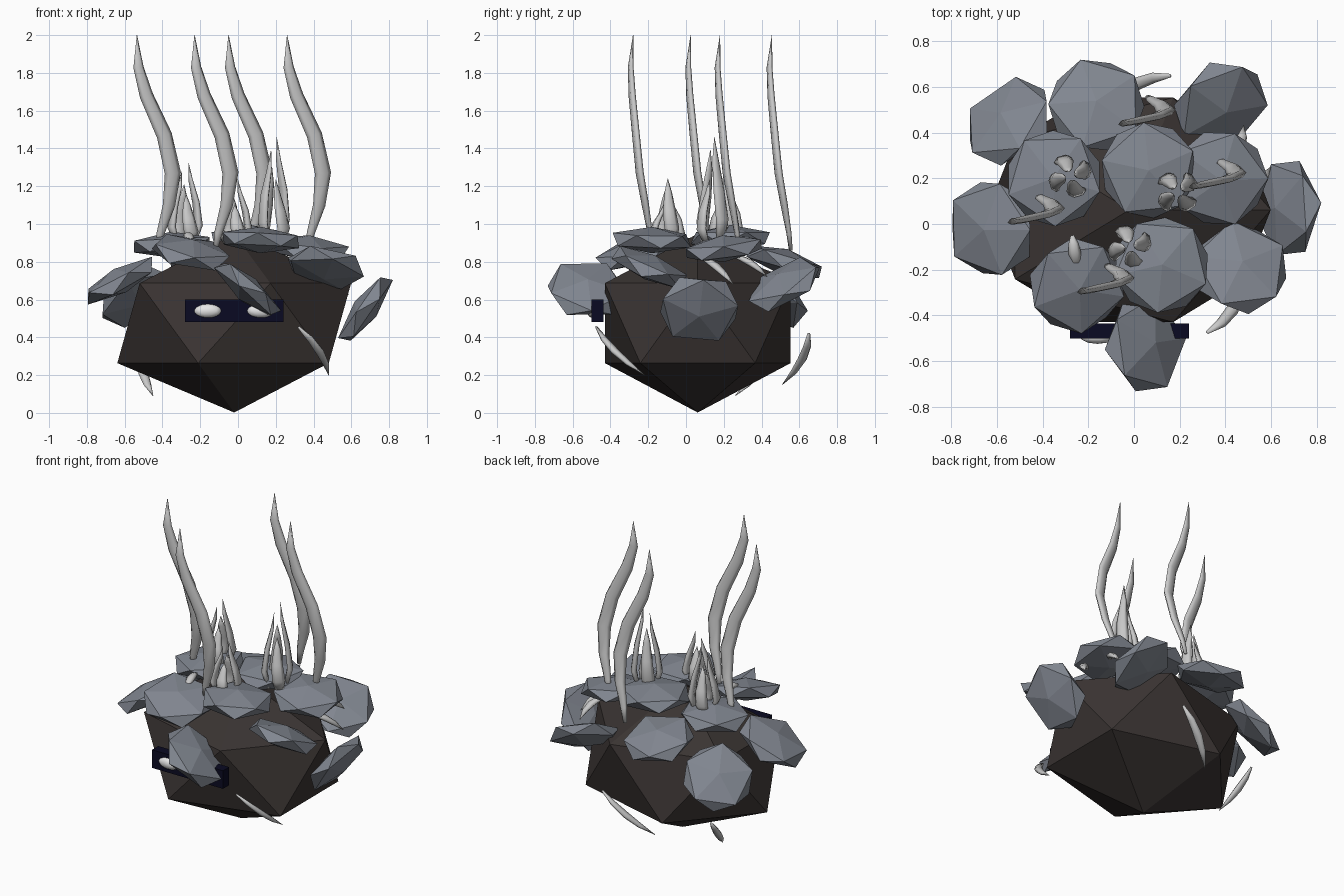
import bpy, bmesh, math, random
from mathutils import Vector, Matrix

if "Cube" in bpy.data.objects:
    bpy.data.objects.remove(bpy.data.objects["Cube"])

random.seed(4)


def material(name, rgb):
    m = bpy.data.materials.new(name)
    m.diffuse_color = (*rgb, 1)
    m.use_nodes = True
    m.node_tree.nodes["Principled BSDF"].inputs["Base Color"].default_value = m.diffuse_color
    return m


BROWN = material("dark brown", (0.042, 0.034, 0.032))
SLATE = material("slate grey", (0.22, 0.24, 0.28))
NAVY = material("navy", (0.003, 0.003, 0.016))
BONE = material("bone grey", (0.58, 0.58, 0.58))
WHITE = material("eye white", (0.8, 0.8, 0.8))


def finish(bm, name, mat, smooth=False):
    me = bpy.data.meshes.new(name)
    bmesh.ops.recalc_face_normals(bm, faces=bm.faces)
    bm.to_mesh(me)
    bm.free()
    me.materials.append(mat)
    for p in me.polygons:
        p.use_smooth = smooth
    ob = bpy.data.objects.new(name, me)
    bpy.context.collection.objects.link(ob)
    return ob


def ball(name, mat, loc, size, normal=(0, 0, 1), spin=0.0, sub=1, smooth=False):
    """Squashed icosphere whose short axis follows normal."""
    bm = bmesh.new()
    rot = Vector((0, 0, 1)).rotation_difference(Vector(normal)).to_matrix().to_4x4()
    mat4 = (Matrix.Translation(loc) @ rot @ Matrix.Rotation(spin, 4, 'Z')
            @ Matrix.Diagonal((*size, 1)))
    bmesh.ops.create_icosphere(bm, subdivisions=sub, radius=1, matrix=mat4)
    return finish(bm, name, mat, smooth)


def spike(name, path, wide, sides=6):
    """Tapered blade: path of (point, half width, half depth)."""
    bm = bmesh.new()
    pts = [Vector(p[0]) for p in path]
    rings = []
    for i, (_, rw, rd) in enumerate(path):
        t = (pts[min(i + 1, len(pts) - 1)] - pts[max(i - 1, 0)]).normalized()
        w = Vector(wide)
        w = (w - t * w.dot(t)).normalized()
        n = t.cross(w)
        rings.append([bm.verts.new(pts[i] + w * rw * math.cos(a) + n * rd * math.sin(a))
                      for a in (2 * math.pi * k / sides for k in range(sides))])
    for a, b in zip(rings, rings[1:]):
        for k in range(sides):
            j = (k + 1) % sides
            bm.faces.new((a[k], a[j], b[j], b[k]))
    bm.faces.new(rings[0])
    bm.faces.new(rings[-1])
    return finish(bm, name, BONE, True)


# Body: stretched icosahedron
ball("body", BROWN, (-0.02, 0.062, 0.475), (0.692, 0.578, 0.473))

# Face plate and eyes
bm = bmesh.new()
bmesh.ops.create_cube(bm, size=1, matrix=Matrix.Translation((-0.02, -0.468, 0.54))
                      @ Matrix.Diagonal((0.52, 0.065, 0.12, 1)))
finish(bm, "face_plate", NAVY)
for side, x in (("left", -0.16), ("right", 0.12)):
    ball("eye_" + side, WHITE, (x, -0.495, 0.54), (0.075, 0.03, 0.038), sub=2, smooth=True)

# Rock slabs: centre and facing direction
slabs = [
    ((-0.55, 0.45, 0.62), (-0.47, 0.5, 0.66)),
    ((-0.165, 0.52, 0.80), (0.0, 0.28, 0.95)),
    ((0.38, 0.52, 0.68), (0.36, -0.45, 0.8)),
    ((-0.35, 0.20, 0.89), (-0.05, 0.0, 1.0)),
    ((0.065, 0.235, 0.925), (0.0, 0.0, 1.0)),
    ((0.375, 0.20, 0.87), (0.1, -0.12, 0.98)),
    ((0.675, 0.07, 0.55), (-0.82, 0.0, 0.57)),
    ((-0.625, -0.02, 0.70), (-0.47, -0.08, 0.87)),
    ((-0.25, -0.27, 0.85), (0.18, -0.26, 0.94)),
    ((0.05, -0.525, 0.655), (0.65, 0.08, 0.76)),
    ((0.12, -0.18, 0.915), (0.05, 0.03, 1.0)),
    ((0.465, -0.19, 0.77), (0.15, 0.38, 0.91)),
]
for i, (loc, normal) in enumerate(slabs):
    ball("rock_slab_%d" % (i + 1), SLATE, loc, (0.235, 0.235, 0.07), normal,
         random.uniform(0, 6.28))

# Tall horns: one wavy profile placed at four tip positions
horn = [((0.11, 0.10, 0.86), 0.012, 0.01), ((0.125, 0.09, 0.95), 0.022, 0.013),
        ((0.17, 0.065, 1.10), 0.034, 0.018), ((0.19, 0.035, 1.27), 0.044, 0.019),
        ((0.145, 0.015, 1.47), 0.042, 0.018), ((0.05, -0.005, 1.68), 0.037, 0.017),
        ((0.008, -0.013, 1.83), 0.028, 0.014), ((0, 0, 2.0), 0.001, 0.001)]
for i, (x, y) in enumerate([(-0.535, 0.025), (-0.23, -0.28), (0.26, 0.18), (-0.05, 0.455)]):
    spike("tall_horn_%d" % (i + 1),
          [((p[0] + x, p[1] + y, p[2]), w, d) for p, w, d in horn], (1, 0.25, 0))

# Tufts: four short blades each, leaning in towards a shared tip
tufts = [(-0.28, 0.21, 1.33, 0.3), (0.19, 0.14, 1.46, 0.6), (-0.02, -0.10, 1.24, 0.2)]
for i, (x, y, top, turn) in enumerate(tufts):
    for k in range(4):
        a = turn + k * math.pi / 2
        h = (top - 0.9) * (1.0, 0.72, 0.88, 0.6)[k]
        out = Vector((math.cos(a), math.sin(a), 0))
        tan = Vector((-math.sin(a), math.cos(a), 0))
        base = Vector((x, y, 0.9))
        path = [(base + out * r + tan * s + Vector((0, 0, h * f)), w, w * 0.5)
                for r, s, f, w in ((0.05, 0.015, 0, 0.024), (0.078, 0.01, 0.22, 0.04),
                                   (0.06, 0, 0.5, 0.035), (0.03, 0, 0.78, 0.021),
                                   (0.018, 0, 1, 0.001))]
        spike("tuft_%d_blade_%d" % (i + 1, k + 1), path, tan)

# Small claws on the flanks: start, end, outward bow
claws = [
    ((0.32, -0.475, 0.455), (0.48, -0.22, 0.20), (0.03, -0.03, 0)),
    ((0.16, 0.65, 0.42), (-0.13, 0.51, 0.15), (0, 0.035, 0)),
    ((-0.52, 0.48, 0.32), (-0.45, 0.26, 0.09), (-0.015, 0.01, 0)),
    ((0.42, 0.07, 0.83), (0.60, 0.25, 0.68), (0.02, 0, 0.02)),
    ((0.40, 0.25, 0.83), (0.48, 0.43, 0.72), (0.02, 0, 0.02)),
    ((-0.27, -0.05, 0.94), (-0.25, -0.20, 0.89), (0, 0, 0.02)),
]
for i, (a, b, bow) in enumerate(claws):
    a, b, bow = Vector(a), Vector(b), Vector(bow)
    path = [(a.lerp(b, f) + bow * 4 * f * (1 - f), w, w * 0.65)
            for f, w in ((0, 0.008), (0.25, 0.023), (0.5, 0.028), (0.75, 0.021), (1, 0.002))]
    spike("claw_%d" % (i + 1), path, (b - a).cross(Vector((0, 0, 1))))
